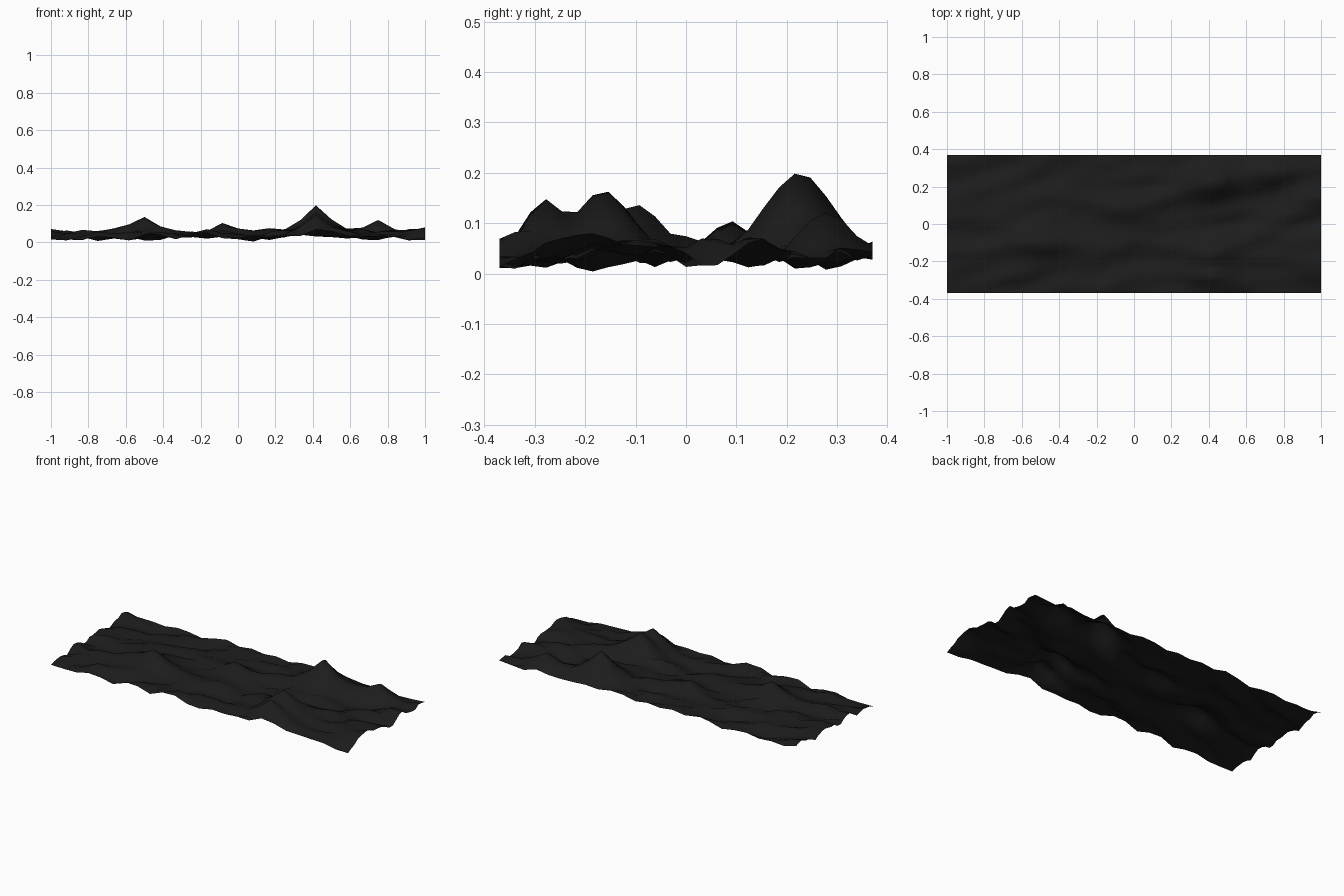
import bpy
import bmesh
import math
from mathutils import Vector, noise

if "Cube" in bpy.data.objects:
    bpy.data.objects.remove(bpy.data.objects["Cube"])

SEG, HALF_X, HALF_Y = 24, 1.0, 0.37

# peaks: x, y, summit height, spread in x, spread in y
PEAKS = [
    (0.417, 0.225, 0.200, 0.085, 0.068),
    (0.417, -0.165, 0.165, 0.085, 0.055),
    (0.417, -0.28, 0.148, 0.085, 0.045),
    (-0.50, -0.10, 0.137, 0.11, 0.065),
    (0.75, 0.28, 0.120, 0.085, 0.06),
    (-0.083, 0.09, 0.104, 0.10, 0.05),
    (1.0, -0.19, 0.080, 0.09, 0.07),
]


def height(x, y):
    # rough diagonal ripples, limited so they stay a thin band
    n = 0.042 * noise.noise(Vector((x * 4.2, (y - 0.3 * x) * 10.0, 3.7)))
    n += 0.026 * noise.noise(Vector((x * 7.3, (y - 0.3 * x) * 17.0, 8.1)))
    z = 0.040 + max(-0.034, min(0.032, n))
    # pull the sheet up to each summit: pointed in x, rounded in y
    for px, py, h, sx, sy in PEAKS:
        fx = math.exp(-(abs(x - px) / sx) ** 1.3 * 0.75)
        fy = math.exp(-((y - py) / sy) ** 2 * 0.6)
        z += max(0.0, h - z) * fx * fy
    return z


# terrain sheet
bm = bmesh.new()
bmesh.ops.create_grid(bm, x_segments=SEG, y_segments=SEG, size=1.0)
for v in bm.verts:
    v.co.x *= HALF_X
    v.co.y *= HALF_Y
    v.co.z = height(v.co.x, v.co.y)
low = min(v.co.z for v in bm.verts)
for v in bm.verts:
    v.co.z -= max(0.0, low - 0.004) * max(0.0, 1 - v.co.z / 0.08)
for f in bm.faces:
    f.smooth = True

mesh = bpy.data.meshes.new("terrain")
bm.to_mesh(mesh)
bm.free()
terrain = bpy.data.objects.new("terrain", mesh)
bpy.context.collection.objects.link(terrain)

# dark rock
mat = bpy.data.materials.new("dark_rock")
mat.diffuse_color = (0.012, 0.012, 0.012, 1)
mat.use_nodes = True
mat.node_tree.nodes["Principled BSDF"].inputs["Base Color"].default_value = mat.diffuse_color
mesh.materials.append(mat)
